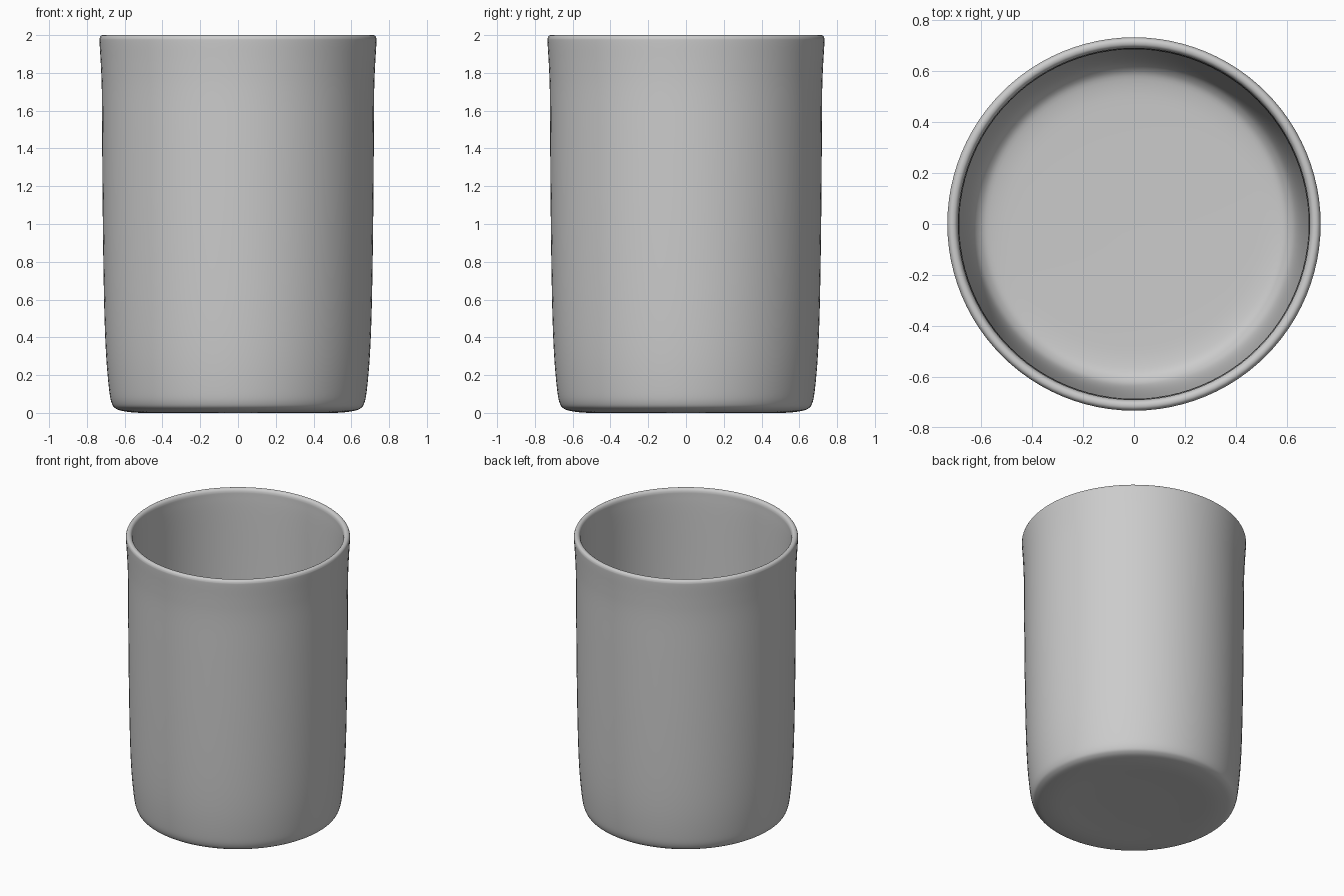
import bpy, bmesh, math
from mathutils import Vector

if "Cube" in bpy.data.objects:
    bpy.data.objects.remove(bpy.data.objects["Cube"])

SIDES, STEPS = 96, 5

# Cross-section (radius, height): underside, outer wall, lip, inner wall, floor
profile = [
    (0.0, 0.01), (0.3, 0.007), (0.5, 0.0), (0.6, 0.008), (0.645, 0.022),
    (0.668, 0.05), (0.682, 0.12), (0.698, 0.3), (0.708, 0.55), (0.715, 0.95),
    (0.719, 1.4), (0.721, 1.7), (0.726, 1.84), (0.733, 1.96), (0.732, 1.985),
    (0.724, 1.997), (0.712, 2.0), (0.7, 1.995), (0.692, 1.98), (0.69, 1.95),
    (0.687, 1.82), (0.685, 1.4), (0.681, 0.95), (0.674, 0.55), (0.662, 0.3),
    (0.642, 0.15), (0.61, 0.085), (0.55, 0.06), (0.4, 0.053), (0.0, 0.05),
]


def smooth_path(points, steps):
    """Catmull-Rom curve through the points."""
    p = [Vector(q) for q in points]
    p = [p[0]] + p + [p[-1]]
    out = []
    for a, b, c, d in zip(p, p[1:], p[2:], p[3:]):
        for i in range(steps):
            t = i / steps
            out.append(0.5 * (2 * b + (c - a) * t + (2 * a - 5 * b + 4 * c - d) * t ** 2
                              + (3 * b - a - 3 * c + d) * t ** 3))
    return out + [p[-1]]


# Turn the cross-section into the tumbler body
bm = bmesh.new()
verts = [bm.verts.new((max(r, 0), 0, max(z, 0))) for r, z in smooth_path(profile, STEPS)]
edges = [bm.edges.new(pair) for pair in zip(verts, verts[1:])]
bmesh.ops.spin(bm, geom=verts + edges, cent=(0, 0, 0), axis=(0, 0, 1),
               angle=math.tau, steps=SIDES, use_duplicate=False)
bmesh.ops.remove_doubles(bm, verts=bm.verts, dist=0.0002)
bmesh.ops.recalc_face_normals(bm, faces=bm.faces)
for face in bm.faces:
    face.smooth = True
mesh = bpy.data.meshes.new("tumbler_cup")
bm.to_mesh(mesh)
bm.free()
cup = bpy.data.objects.new("tumbler_cup", mesh)
bpy.context.collection.objects.link(cup)
